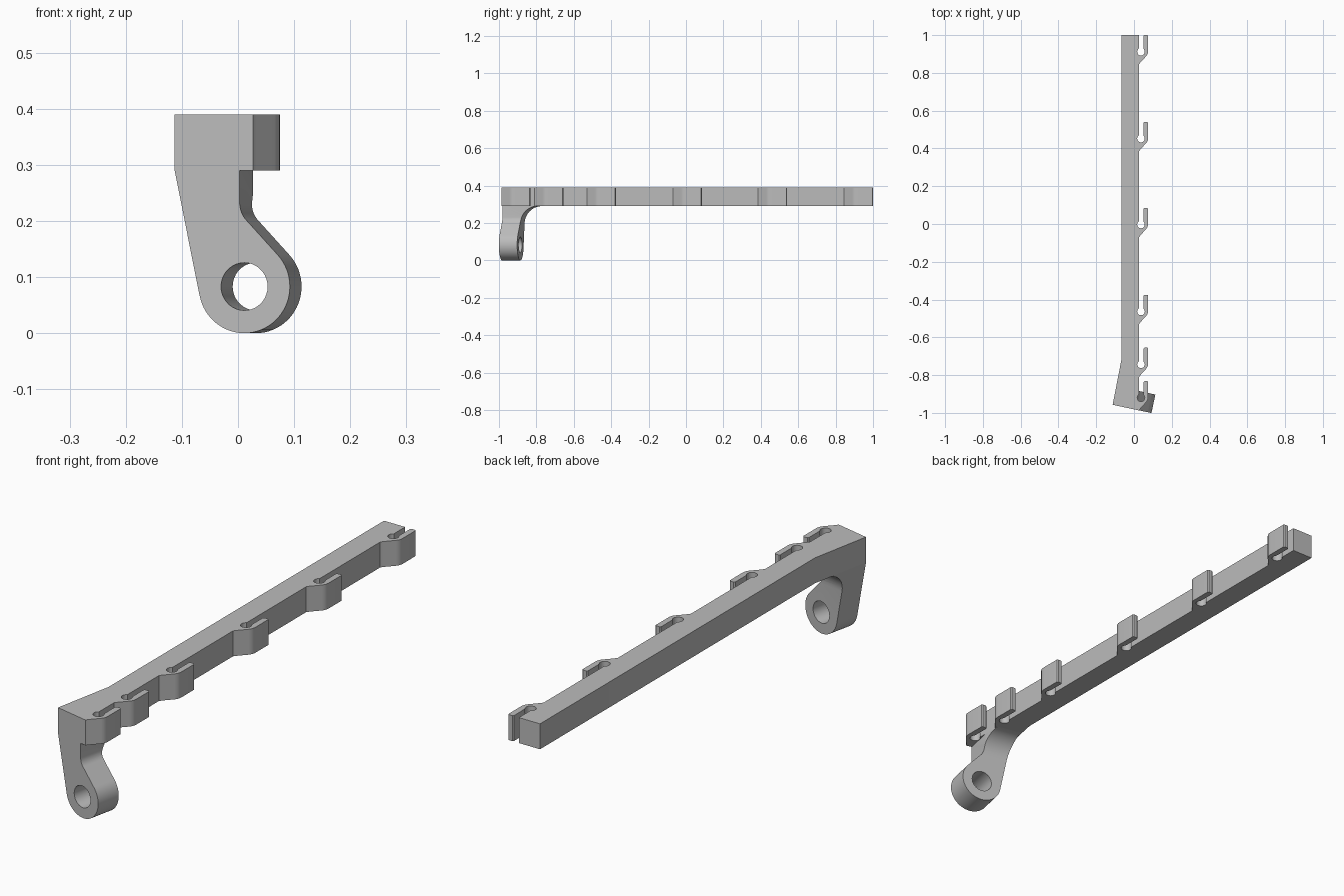
import bpy, bmesh, math
from mathutils import Matrix, Vector

cube = bpy.data.objects.get("Cube")
if cube:
    bpy.data.objects.remove(cube, do_unlink=True)

grey = bpy.data.materials.new("light_grey")
grey.use_nodes = True
grey.diffuse_color = (0.5, 0.5, 0.5, 1)
grey.node_tree.nodes["Principled BSDF"].inputs["Base Color"].default_value = (0.5, 0.5, 0.5, 1)


def arc(cx, cy, r, start, end, steps):
    """Points on an arc, angles in degrees."""
    angles = [math.radians(start + (end - start) * i / steps) for i in range(steps + 1)]
    return [(cx + r * math.cos(a), cy + r * math.sin(a)) for a in angles]


def prism(name, outline, axis, low, high, frame=Matrix()):
    """Extrude a closed outline along one axis, inside a frame."""
    def place(p, t):
        co = list(p)
        co.insert("xyz".index(axis), t)
        return Vector(co)
    bm = bmesh.new()
    face = bm.faces.new([bm.verts.new(place(p, low)) for p in outline])
    grown = bmesh.ops.extrude_face_region(bm, geom=[face])["geom"]
    shift = place((0, 0), high - low)
    bmesh.ops.translate(bm, vec=shift, verts=[g for g in grown if isinstance(g, bmesh.types.BMVert)])
    bmesh.ops.recalc_face_normals(bm, faces=bm.faces)
    mesh = bpy.data.meshes.new(name)
    bm.to_mesh(mesh)
    bm.free()
    mesh.materials.append(grey)
    obj = bpy.data.objects.new(name, mesh)
    obj.matrix_world = frame
    bpy.context.collection.objects.link(obj)
    return obj


def carve(obj, cutter, operation):
    """Apply a boolean and discard its cutter."""
    bpy.context.view_layer.update()
    mod = obj.modifiers.new("carve", "BOOLEAN")
    mod.object, mod.operation, mod.solver = cutter, operation, "EXACT"
    bpy.context.view_layer.objects.active = obj
    bpy.ops.object.modifier_apply(modifier=mod.name)
    bpy.data.objects.remove(cutter, do_unlink=True)


def smooth(obj):
    bpy.ops.object.select_all(action="DESELECT")
    obj.select_set(True)
    bpy.context.view_layer.objects.active = obj
    bpy.ops.object.shade_smooth_by_angle(angle=math.radians(28))


# Bar with a flared front end and a row of open hooks along its left side
EDGE, BOTTOM, TOP = 0.027, 0.29, 0.39
hook = [(EDGE, -0.155), (0.034, -0.145), (0.065, -0.111), (0.071, -0.102),
        (0.074, -0.093), (0.075, -0.083), (0.075, -0.004), (0.071, 0),
        (0.055, 0), (0.051, -0.004)]
hook += arc(0.037, -0.088, 0.02, 45, -240, 20) + [(EDGE, -0.068)]
outline = [(-0.065, 1), (-0.065, -0.71), (-0.113, -0.957)]
for tip in (-0.832, -0.655, -0.375, 0.085, 0.54, 1.0):
    outline += [(x, y + tip) for x, y in hook]
outline.append((EDGE, 1))
bar = prism("hooked_bar", outline, "z", BOTTOM, TOP)
smooth(bar)

# Mounting lug hanging from the angled front end
frame = Matrix.Translation((-0.113, -0.957, 0)) @ Matrix.Rotation(math.radians(-12), 4, "Z")
eye = (0.127, 0.083)
front = [(0, BOTTOM)] + arc(*eye, 0.083, 191.5, 403, 40)
front += arc(0.1636, 0.232, 0.045, 223, 180, 8) + [(0.1186, BOTTOM)]
lug = prism("mounting_lug", front, "y", 0, 0.25, frame)

# Curved back that blends the lug into the underside of the bar
back = [(-0.05, -0.05), (0.1, -0.05)] + arc(0.19, 0.2, 0.09, 180, 91, 12)
back += [(0.19, 0.35), (-0.05, 0.35)]
carve(lug, prism("back_cutter", back, "x", -0.1, 0.4, frame), "INTERSECT")
side = [(EDGE, -1.2), (0.3, -1.2), (0.3, 0), (EDGE, 0)]
carve(lug, prism("side_cutter", side, "z", 0.222, 0.35), "DIFFERENCE")

# Round hole through the lug
hole = arc(*eye, 0.0425, 0, 350, 35)
carve(lug, prism("hole_cutter", hole, "y", -0.1, 0.3, frame), "DIFFERENCE")
smooth(lug)
